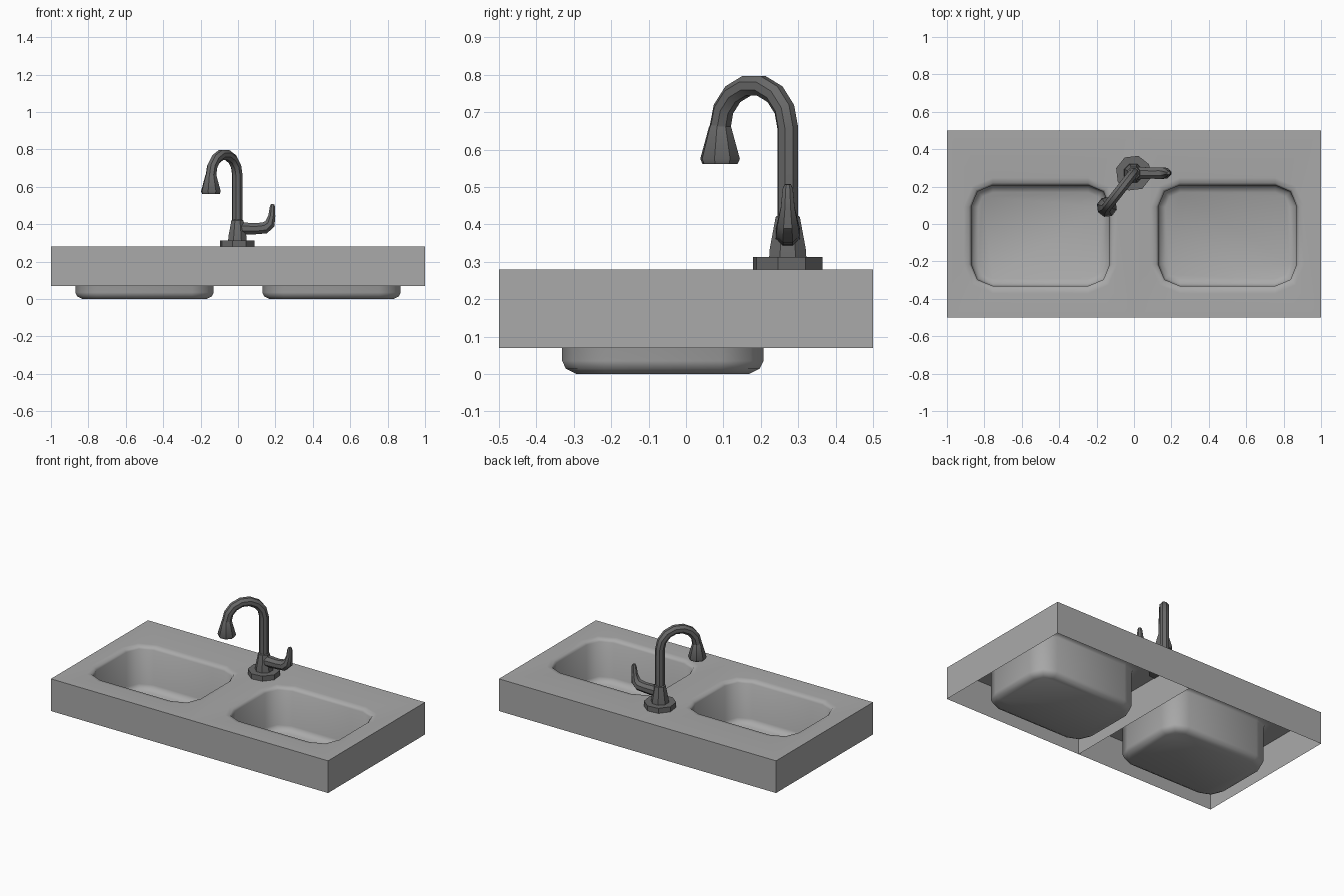
import bpy, bmesh, math
from mathutils import Vector

if "Cube" in bpy.data.objects:
    bpy.data.objects.remove(bpy.data.objects["Cube"])


def material(name, value):
    m = bpy.data.materials.new(name)
    m.diffuse_color = (value, value, value, 1)
    m.use_nodes = True
    m.node_tree.nodes["Principled BSDF"].inputs["Base Color"].default_value = m.diffuse_color
    return m


STEEL = material("light steel", 0.40)
DARK = material("dark metal", 0.14)


def finish(bm, name, mat):
    me = bpy.data.meshes.new(name)
    bm.to_mesh(me)
    bm.free()
    ob = bpy.data.objects.new(name, me)
    bpy.context.collection.objects.link(ob)
    me.materials.append(mat)
    return ob


def bridge(bm, a, b):
    n = len(a)
    return [bm.faces.new((a[i], a[(i + 1) % n], b[(i + 1) % n], b[i])) for i in range(n)]


# Rounded rectangle ring of a bowl, two segments per corner
def bowl_ring(bm, inset, z, cx=0.5, cy=-0.062, hx=0.37, hy=0.269, r=0.115):
    r2 = max(r - inset, 0.05)
    ring = []
    for q, (sx, sy) in enumerate([(1, 1), (-1, 1), (-1, -1), (1, -1)]):
        for k in range(3):
            a = math.radians(90 * q + 45 * k)
            ring.append(bm.verts.new((cx + sx * (hx - inset - r2) + r2 * math.cos(a),
                                      cy + sy * (hy - inset - r2) + r2 * math.sin(a), z)))
    return ring


# Sink: right half with deck, skirt and bowl, mirrored to the left
bm = bmesh.new()
rings = [bowl_ring(bm, d, z) for d, z in
         [(-0.04, 0.28), (-0.012, 0.277), (0, 0.262), (0, 0.035), (0.010, 0.014), (0.038, 0.0)]]
for a, b in zip(rings, rings[1:]):
    bridge(bm, a, b)
bm.faces.new(rings[-1])
corners = [(0, -0.5), (1, -0.5), (1, 0.5), (0, 0.5)]
top = [bm.verts.new((x, y, 0.28)) for x, y in corners]
low = [bm.verts.new((x, y, 0.07)) for x, y in corners]
border = [bm.edges.new((top[i], top[(i + 1) % 4])) for i in range(4)]
inner = [bm.edges.get((rings[0][i], rings[0][(i + 1) % 12])) for i in range(12)]
bmesh.ops.triangle_fill(bm, edges=border + inner, use_beauty=True, normal=(0, 0, 1))
for i in range(3):
    bm.faces.new((low[i], low[i + 1], top[i + 1], top[i]))
bmesh.ops.recalc_face_normals(bm, faces=bm.faces)
bm.normal_update()
deck = next(f for f in bm.faces if top[1] in f.verts and abs(f.normal.z) > 0.9)
if deck.normal.z < 0:
    bmesh.ops.reverse_faces(bm, faces=bm.faces)
for f in bm.faces:
    f.smooth = True
for v in top[1:3] + [top[0], top[3]]:
    for e in v.link_edges:
        if e in border[:3] or any(o in low for o in e.verts):
            e.smooth = False
sink = finish(bm, "double_sink", STEEL)
mirror = sink.modifiers.new("mirror", 'MIRROR')
mirror.use_clip = True

# Divider under the deck between the bowls
bm = bmesh.new()
bm.faces.new([bm.verts.new((0, y, z)) for y, z in
              [(-0.5, 0.07), (0.5, 0.07), (0.5, 0.279), (-0.5, 0.279)]])
finish(bm, "under_deck_divider", STEEL)


# Capped tube along a planar path; side is the normal of the path's plane
def tube(name, path, radii, side, sides=8, angle=40):
    bm = bmesh.new()
    pts = [Vector(p) for p in path]
    side = Vector(side).normalized()
    rings = []
    for i, p in enumerate(pts):
        t = (pts[min(i + 1, len(pts) - 1)] - pts[max(i - 1, 0)]).normalized()
        up = t.cross(side)
        ring = []
        for k in range(sides):
            a = 2 * math.pi * (k + 0.5) / sides
            ring.append(bm.verts.new(p + radii[i] * (side * math.cos(a) + up * math.sin(a))))
        rings.append(ring)
    for a, b in zip(rings, rings[1:]):
        bridge(bm, a, b)
    bm.faces.new(rings[0])
    bm.faces.new(rings[-1])
    bmesh.ops.recalc_face_normals(bm, faces=bm.faces)
    ob = finish(bm, name, DARK)
    bpy.ops.object.select_all(action='DESELECT')
    ob.select_set(True)
    bpy.context.view_layer.objects.active = ob
    bpy.ops.object.shade_smooth_by_angle(angle=math.radians(angle))
    return ob


FX, FY = -0.003, 0.272           # faucet axis
HX, HY = -0.145, 0.091           # spray head axis
out = Vector((HX - FX, HY - FY, 0))
R = out.length / 2
out.normalize()
plane = out.cross(Vector((0, 0, 1)))


def vertical(x, y, zs):
    return [(x, y, z) for z in zs]


# Faucet base plate and body
tube("faucet_base", vertical(FX, FY, [0.275, 0.313]), [0.096, 0.096], (1, 0.12, 0), angle=30)
tube("faucet_body", vertical(FX, FY, [0.31, 0.335, 0.385, 0.42, 0.425]),
     [0.054, 0.052, 0.042, 0.035, 0.027], (1, 0, 0))

# Gooseneck spout
neck = [Vector((FX, FY, 0.41))]
for i in range(8):
    a = math.pi * i / 7
    neck.append(Vector((FX, FY, 0.658)) + out * R * (1 - math.cos(a))
                + Vector((0, 0, R * math.sin(a))))
tube("gooseneck_spout", neck, [0.029] * len(neck), plane)

# Spray head
tube("spray_head", vertical(HX, HY, [0.668, 0.66, 0.575, 0.562]),
     [0.027, 0.031, 0.055, 0.049], plane)

# Lever handle
lever = [(0.02, 0.376), (0.10, 0.376), (0.145, 0.381), (0.170, 0.402), (0.181, 0.445),
         (0.184, 0.495), (0.185, 0.507)]
tube("lever_handle", [(x, FY, z) for x, z in lever],
     [0.036, 0.032, 0.034, 0.030, 0.020, 0.015, 0.009], (0, 1, 0))
